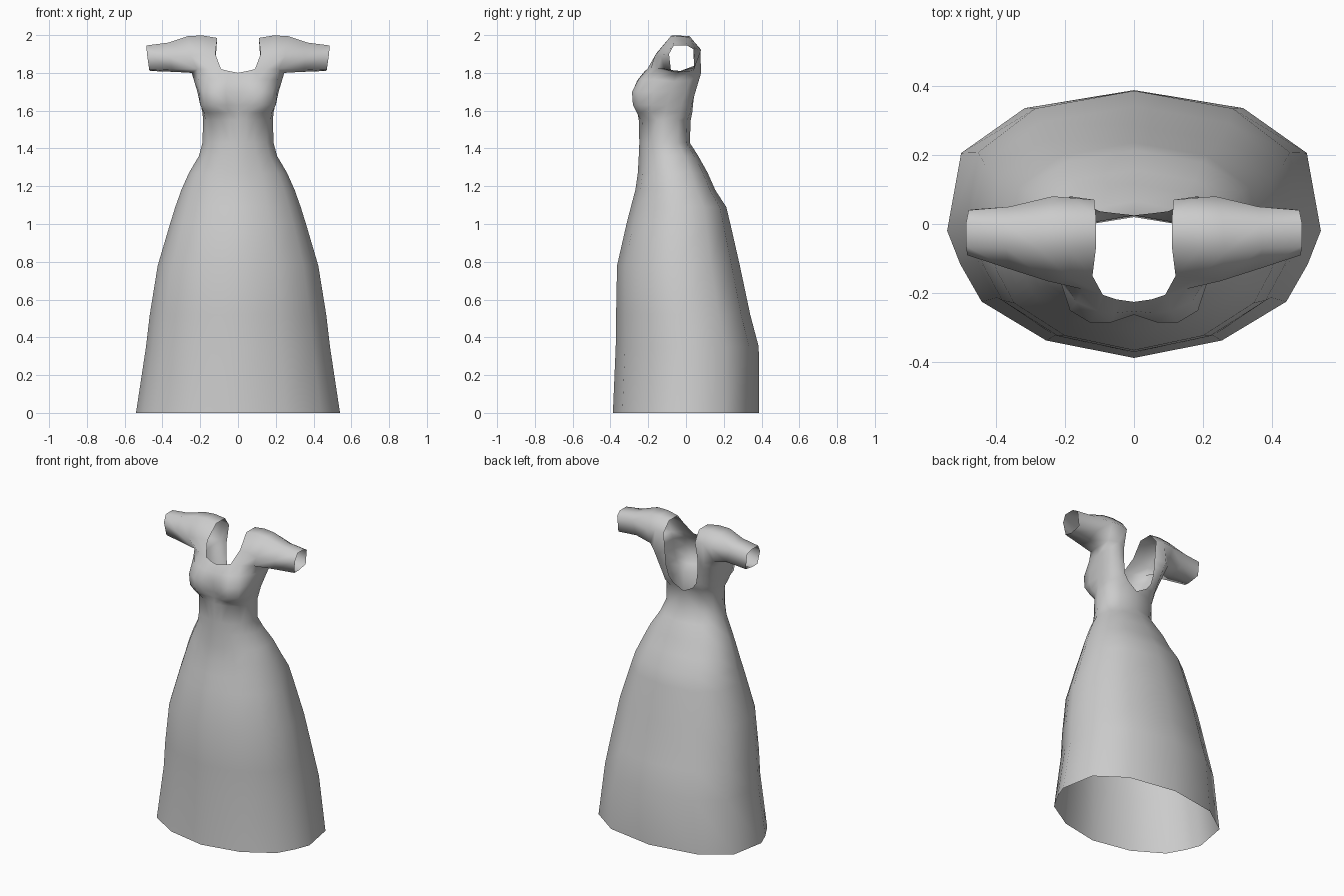
import bpy
import bmesh
from mathutils import Vector

default_cube = bpy.data.objects.get("Cube")
if default_cube:
    bpy.data.objects.remove(default_cube, do_unlink=True)


def make_material(name, colour):
    material = bpy.data.materials.new(name)
    material.use_nodes = True
    material.diffuse_color = colour
    material.node_tree.nodes["Principled BSDF"].inputs["Base Color"].default_value = colour
    return material


def level_row(height, outline):
    """Lift a flat outline to one height."""
    return [Vector((x, y, height)) for x, y in outline]


def oval_row(height, half_width, front, back):
    """Scale the half hem outline to the given width and depth."""
    middle, depth = (front + back) / 2, (back - front) / 2
    return level_row(height, [(x * half_width, middle + y * depth) for x, y in HALF_OVAL])


def loft(mesh, rows, closed=False):
    """Join neighbouring rows of points with quads."""
    grid = [[mesh.verts.new(point) for point in row] for row in rows]
    for lower, upper in zip(grid, grid[1:]):
        count = len(lower)
        for i in range(count if closed else count - 1):
            j = (i + 1) % count
            mesh.faces.new((lower[i], lower[j], upper[j], upper[i]))


# Half outline of the skirt, from front centre round the left side to back centre
HALF_OVAL = [(0, -1), (.235, -.935), (.47, -.87), (.815, -.58), (.93, -.3),
             (1, -.05), (.925, .53), (.585, .865), (0, 1)]

# Skirt and waist: height, half width, front depth, back depth
skirt_profile = [
    (0, .54, -.387, .387), (.35, .487, -.372, .385), (.52, .467, -.37, .34),
    (.78, .425, -.365, .285), (1, .36, -.315, .235), (1.09, .332, -.292, .213),
    (1.18, .3, -.268, .155), (1.27, .26, -.255, .115), (1.36, .207, -.25, .065),
    (1.43, .188, -.247, .02), (1.55, .185, -.25, .025)]
skirt_rows = [oval_row(*station) for station in skirt_profile]

# Bodice: the rows open at the back to leave the deep neckline
under_bust = level_row(1.59, [
    (0, -.25), (.05, -.257), (.1, -.26), (.155, -.235), (.18, -.185),
    (.188, -.11), (.178, -.03), (.14, .022), (.07, .033)])
low_bust = level_row(1.63, [
    (0, -.252), (.06, -.278), (.12, -.281), (.178, -.25), (.2, -.18),
    (.197, -.1), (.187, -.025), (.15, .03), (.1, .037)])
full_bust = level_row(1.7, [
    (0, -.262), (.065, -.284), (.125, -.286), (.185, -.25), (.207, -.17),
    (.215, -.08), (.205, 0), (.165, .05), (.115, .045)])
chest_heights = [1.8, 1.81, 1.82, 1.82, 1.82, 1.8, 1.81, 1.8, 1.8]
chest_outline = [
    (0, -.225), (.05, -.218), (.09, -.205), (.15, -.188), (.215, -.15),
    (.245, -.05), (.235, .04), (.185, .08), (.12, .05)]
chest = [Vector((x, y, z)) for (x, y), z in zip(chest_outline, chest_heights)]
# Upper bust halfway up, kept slightly full
upper_bust = [a.lerp(b, .55) + Vector((0, -.01 if a.y < -.15 else 0, 0))
              for a, b in zip(full_bust, chest)]

# Shoulder: neck edge and armhole edge carried from front to back
neck_edge = [(.12, -.15, 1.9), (.11, -.07, 1.985), (.11, .02, 1.985), (.115, .07, 1.92)]
arm_edge = [(.25, -.165, 1.89), (.265, -.08, 1.995), (.255, .015, 1.99), (.235, .08, 1.92)]
strap_rows = [chest[2:5]]
for inner, outer in zip(neck_edge, arm_edge):
    inner, outer = Vector(inner), Vector(outer)
    crown = (inner + outer) / 2 + Vector((0, 0, .008))
    strap_rows.append([inner, crown, outer])
strap_rows.append([chest[8], chest[7], chest[6]])

# Sleeve: from the armhole to the open cuff
armhole = [chest[5], chest[4]] + [Vector(p) for p in arm_edge] + [chest[6]]
elbow = [Vector(p) for p in (
    (.33, -.03, 1.805), (.35, -.115, 1.82), (.36, -.13, 1.885), (.37, -.07, 1.96),
    (.37, 0, 1.96), (.36, .05, 1.93), (.33, .05, 1.84))]
cuff = [Vector(p) for p in (
    (.465, -.03, 1.81), (.47, -.08, 1.815), (.482, -.09, 1.9), (.485, -.065, 1.945),
    (.485, .005, 1.945), (.478, .04, 1.925), (.468, .042, 1.825))]

# Sew the parts into one half and mirror it
mesh = bmesh.new()
loft(mesh, skirt_rows + [under_bust, low_bust, full_bust, upper_bust, chest])
loft(mesh, strap_rows)
loft(mesh, [armhole, elbow, cuff], closed=True)
bmesh.ops.remove_doubles(mesh, verts=mesh.verts[:], dist=.0005)
bmesh.ops.recalc_face_normals(mesh, faces=mesh.faces[:])
# Turn the cloth outward if the hem faces point in
hem_face = max(mesh.faces, key=lambda f: f.calc_center_median().x - f.calc_center_median().z)
if hem_face.normal.x < 0:
    bmesh.ops.reverse_faces(mesh, faces=mesh.faces[:])
data = bpy.data.meshes.new("gown")
mesh.to_mesh(data)
mesh.free()
data.shade_smooth()
data.materials.append(make_material("pale grey cloth", (.6, .6, .6, 1)))

gown = bpy.data.objects.new("gown", data)
bpy.context.scene.collection.objects.link(gown)
mirror = gown.modifiers.new("left and right halves", "MIRROR")
mirror.use_axis[0] = True
mirror.use_clip = True
mirror.merge_threshold = .0005
